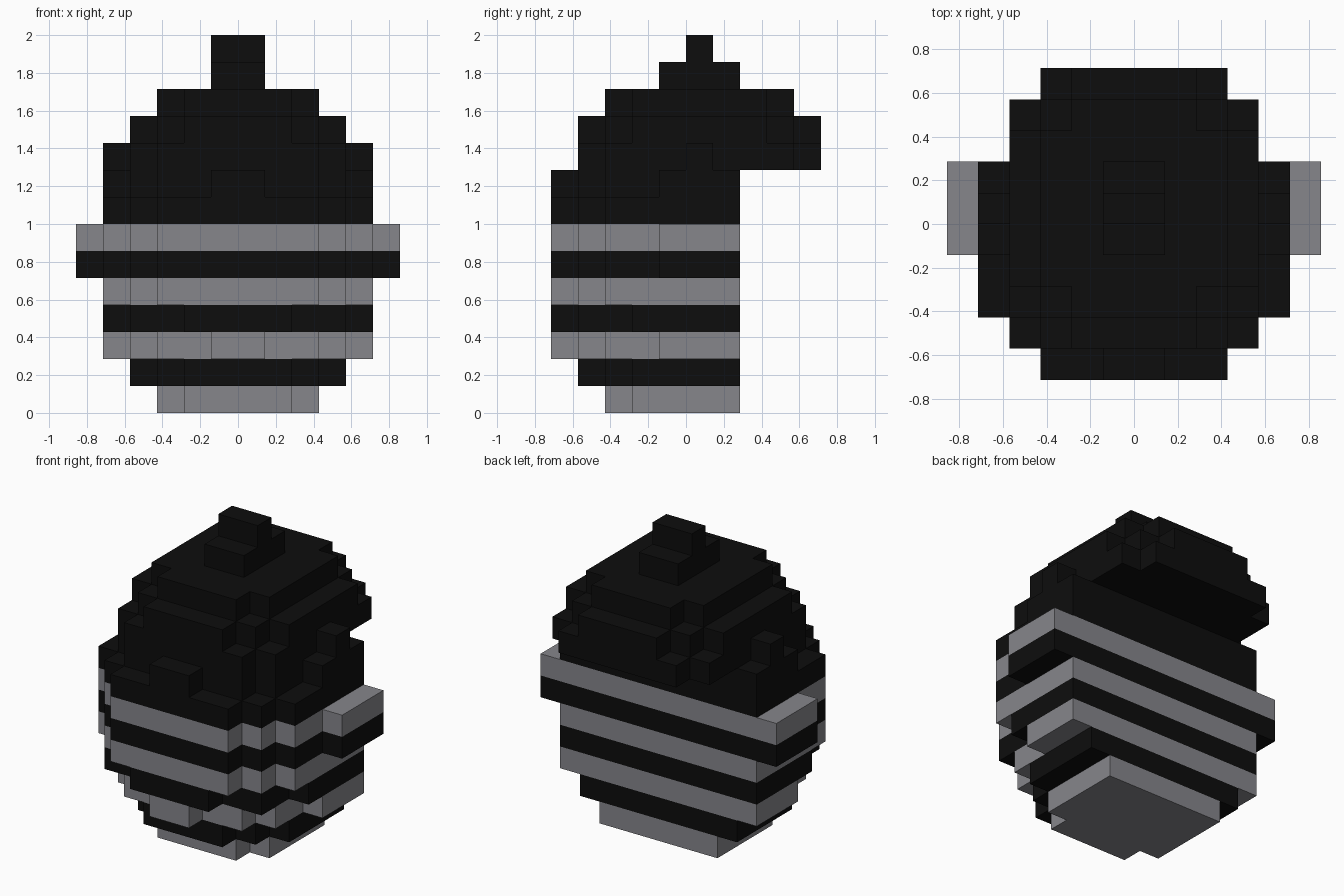
import bpy
import bmesh

cube = bpy.data.objects.get("Cube")
if cube:
    bpy.data.objects.remove(cube, do_unlink=True)

U = 1 / 7  # edge of one block


def make_material(name, rgb):
    mat = bpy.data.materials.new(name)
    mat.use_nodes = True
    color = (*rgb, 1)
    mat.diffuse_color = color
    node = mat.node_tree.nodes["Principled BSDF"]
    node.inputs["Base Color"].default_value = color
    node.inputs["Roughness"].default_value = 0.9
    return mat


BLACK = make_material("soft black", (0.004, 0.004, 0.004))
GRAY = make_material("stripe gray", (0.24, 0.24, 0.26))


def slab(name, level, steps, back, mat):
    """Stepped layer: steps are (front y, half width), each running to the next."""
    ends = [y for y, _ in steps[1:]] + [back]
    side = []
    for (y, half), end in zip(steps, ends):
        side += [(half, y), (half, end)]
    outline = side + [(-x, y) for x, y in reversed(side)]
    bm = bmesh.new()
    face = bm.faces.new([bm.verts.new((x * U, y * U, level * U)) for x, y in outline])
    top = bmesh.ops.extrude_face_region(bm, geom=[face])["geom"]
    verts = [v for v in top if isinstance(v, bmesh.types.BMVert)]
    bmesh.ops.translate(bm, verts=verts, vec=(0, 0, U))
    bmesh.ops.recalc_face_normals(bm, faces=bm.faces)
    mesh = bpy.data.meshes.new(name)
    bm.to_mesh(mesh)
    bm.free()
    mesh.materials.append(mat)
    bpy.context.collection.objects.link(bpy.data.objects.new(name, mesh))


# Step patterns shared by several layers
wide = [(-5, 3), (-4, 4), (-3, 5)]
winged = wide + [(-1, 6)]
rounded = [(-5, 1), (-4, 3), (-3, 4), (-1, 5)]

# Flat-backed striped body, from the bottom up
body = [
    ("base_stripe", [(-3, 2), (-2, 3)], GRAY),
    ("lower_band", [(-4, 2), (-3, 3), (-2, 4)], BLACK),
    ("lower_stripe", rounded, GRAY),
    ("middle_band", [(-5, 2), (-4, 4), (-2, 5)], BLACK),
    ("middle_stripe", wide, GRAY),
    ("side_tab_band", winged, BLACK),
    ("side_tab_stripe", winged, GRAY),
    ("shoulder_band", wide, BLACK),
    ("neck_band", rounded, BLACK),
]
for level, (name, steps, mat) in enumerate(body):
    slab(name, level, steps, 2, mat)

# Domed cap overhanging the back, with a small knob
cap = [
    ("cap_rim", [(-4, 3), (-3, 4), (0, 5), (1, 4), (4, 3)], 5),
    ("cap_middle", [(-4, 2), (-3, 3), (-2, 4), (3, 3), (4, 2)], 5),
    ("cap_top", [(-3, 2), (-2, 3), (3, 2)], 4),
    ("knob_base", [(-1, 1)], 2),
    ("knob_tip", [(0, 1)], 1),
]
for level, (name, steps, back) in enumerate(cap, start=len(body)):
    slab(name, level, steps, back, BLACK)
